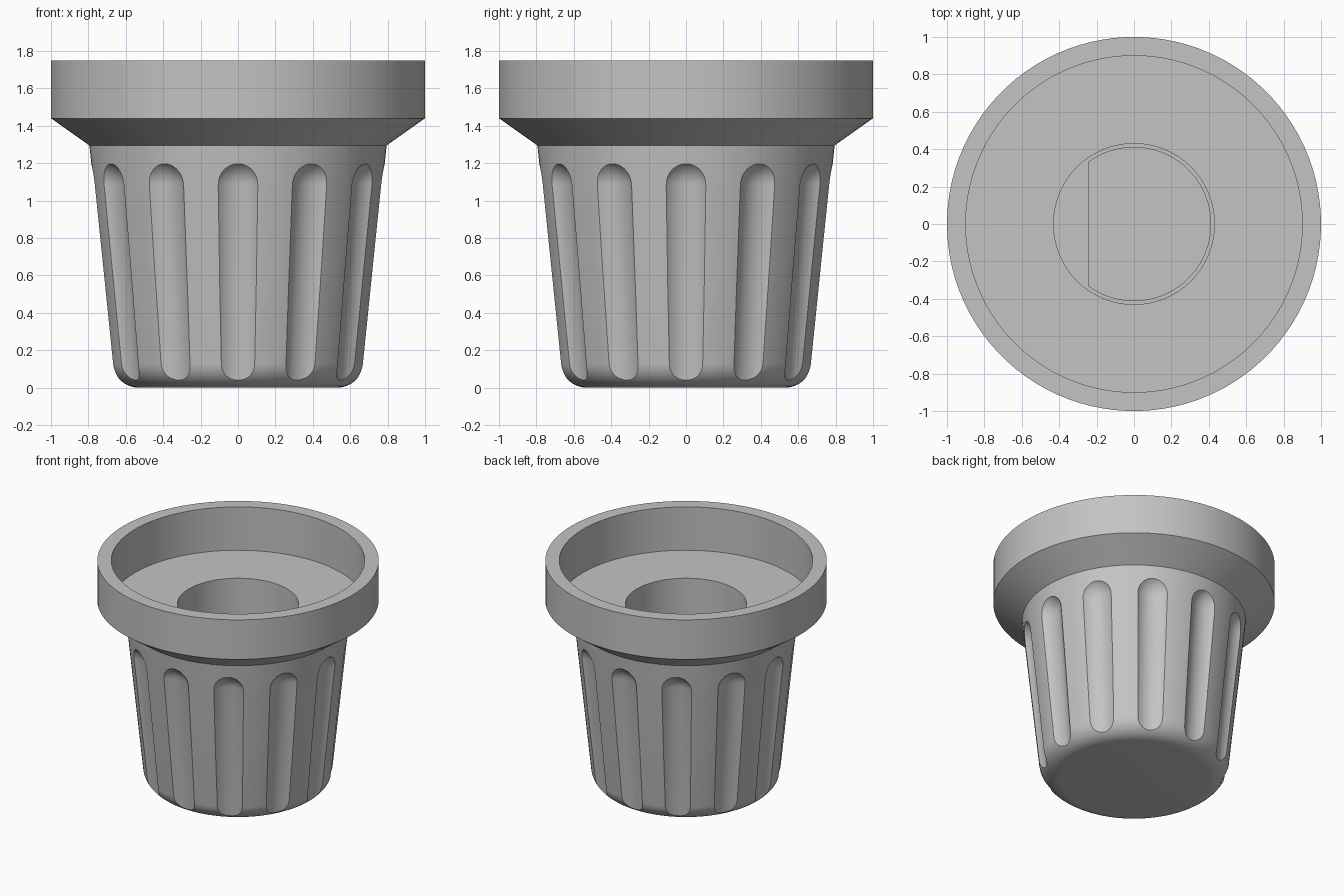
import bpy, bmesh, math
from mathutils import Matrix, Vector

if "Cube" in bpy.data.objects:
    bpy.data.objects.remove(bpy.data.objects["Cube"], do_unlink=True)

grey = bpy.data.materials.new("grey plastic")
grey.use_nodes = True
colour = (0.55, 0.55, 0.55, 1)
grey.diffuse_color = colour
grey.node_tree.nodes["Principled BSDF"].inputs["Base Color"].default_value = colour


def lathe(bm, profile, sides, matrix=Matrix()):
    """Revolve an (r, z) profile, starting and ending on the axis, into bm."""
    rings = []
    for r, z in profile:
        if r < 1e-6:
            rings.append([bm.verts.new(matrix @ Vector((0, 0, z)))] * sides)
        else:
            rings.append([bm.verts.new(matrix @ Vector((r * math.cos(a), r * math.sin(a), z)))
                          for a in (math.tau * (i + 0.5) / sides for i in range(sides))])
    for low, high in zip(rings, rings[1:]):
        for i in range(sides):
            j = (i + 1) % sides
            corners = list(dict.fromkeys((low[i], low[j], high[j], high[i])))
            bm.faces.new(corners)


def make_object(name, bm):
    bmesh.ops.recalc_face_normals(bm, faces=bm.faces[:])
    mesh = bpy.data.meshes.new(name)
    bm.to_mesh(mesh)
    bm.free()
    mesh.materials.append(grey)
    obj = bpy.data.objects.new(name, mesh)
    bpy.context.collection.objects.link(obj)
    return obj


# Tapered body with rounded base, flared collar, recessed cup and round bore
floor_z, ledge_z, bore_z = 1.41, 0.85, 0.3
fillet, flat = 0.145, 0.53
profile = [(0, 0)]
for i in range(11):
    a = math.radians(84) * i / 10
    profile.append((flat + fillet * math.sin(a), fillet * (1 - math.cos(a))))
profile += [(0.795, 1.295), (1, 1.44), (1, 1.75), (0.9, 1.75), (0.9, floor_z),
            (0.43, floor_z), (0.43, ledge_z), (0, ledge_z)]
bm = bmesh.new()
lathe(bm, profile, 96)
knob = make_object("knob_body", bm)

# Twelve leaning round-ended cutters for the grip flutes
bm = bmesh.new()
radius, length, lean = 0.148, 1.179, 0.0864
rod = [(0, 0), (radius, 0)]
rod += [(radius * math.cos(a), length + radius * math.sin(a))
        for a in (math.pi / 2 * i / 10 for i in range(10))]
rod.append((0, length + radius))
for k in range(12):
    place = (Matrix.Rotation(math.tau * k / 12, 4, "Z")
             @ Matrix.Translation((0.766, 0, -0.1)) @ Matrix.Rotation(lean, 4, "Y"))
    lathe(bm, rod, 48, place)
flutes = make_object("flute_cutter", bm)

# D-shaped shaft socket with its flat on -x
bm = bmesh.new()
half = math.acos(-0.24 / 0.41)
outline = [bm.verts.new((0.41 * math.cos(a), 0.41 * math.sin(a), bore_z))
           for a in (half * (i / 30 - 1) for i in range(61))]
face = bm.faces.new(outline)
top = bmesh.ops.extrude_face_region(bm, geom=[face])["geom"]
bmesh.ops.translate(bm, vec=(0, 0, ledge_z + 0.1 - bore_z),
                    verts=[v for v in top if isinstance(v, bmesh.types.BMVert)])
socket = make_object("socket_cutter", bm)

# Cut, then shade smooth with crisp edges
bpy.ops.object.select_all(action="DESELECT")
bpy.context.view_layer.objects.active = knob
knob.select_set(True)
for cutter in (flutes, socket):
    cutter.hide_render = True
    mod = knob.modifiers.new("cut", "BOOLEAN")
    mod.operation = "DIFFERENCE"
    mod.solver = "EXACT"
    mod.object = cutter
    bpy.ops.object.modifier_apply(modifier=mod.name)
    bpy.data.objects.remove(cutter, do_unlink=True)
bpy.ops.object.shade_smooth_by_angle(angle=math.radians(25))
